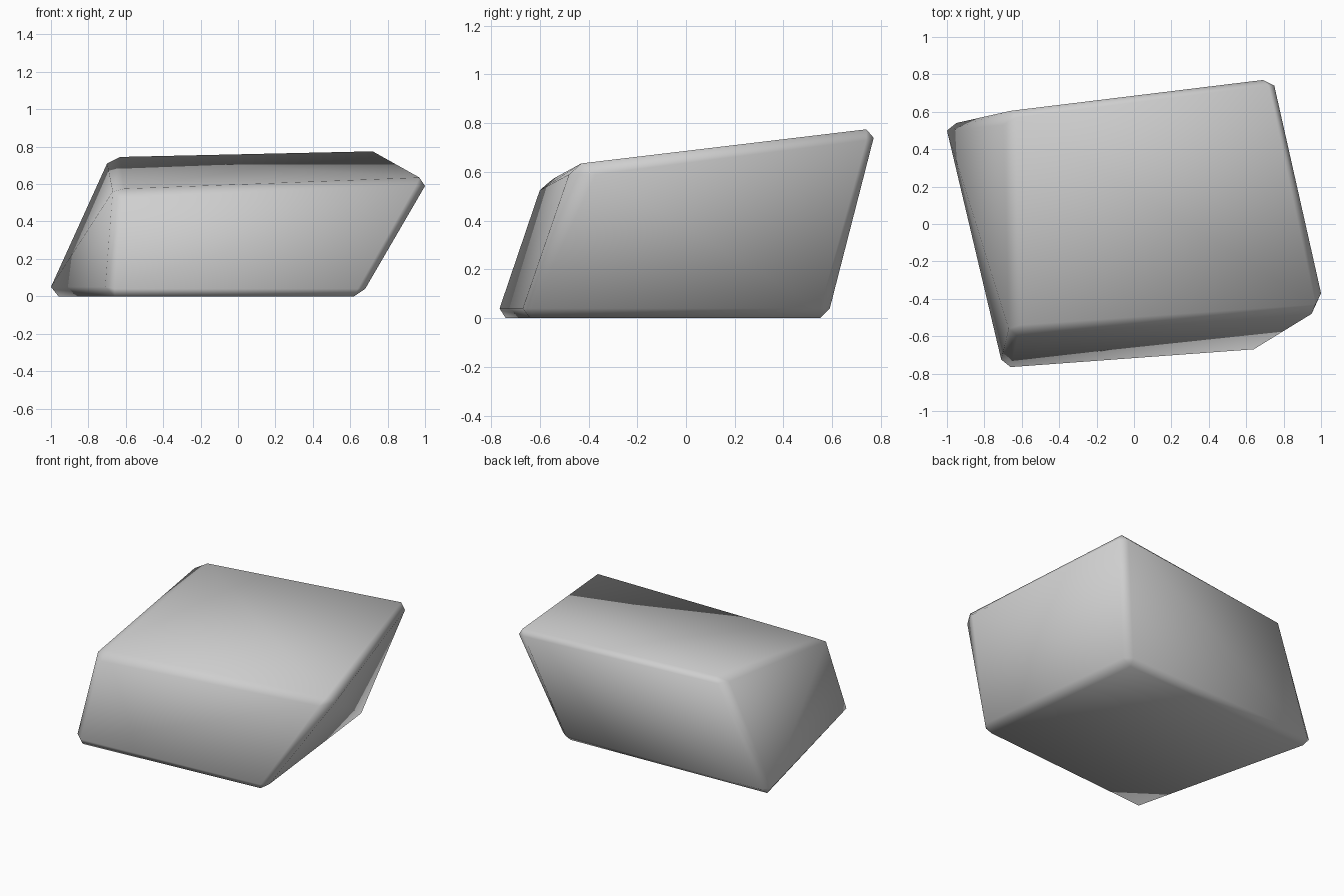
import bpy, bmesh
from itertools import product

if "Cube" in bpy.data.objects:
    bpy.data.objects.remove(bpy.data.objects["Cube"])

# Each chamfered corner of the skewed block: its point on the x side, y side and z side
corners = {
    (0, 1, 0): [(-1.00, 0.50, 0.05), (-0.95, 0.54, 0.04), (-0.96, 0.49, 0.00)],
    (0, 0, 0): [(-0.71, -0.725, 0.05), (-0.66, -0.765, 0.04), (-0.66, -0.74, 0.00)],
    (1, 0, 0): [(0.68, -0.63, 0.04), (0.64, -0.67, 0.04), (0.62, -0.64, 0.00)],
    (1, 1, 0): [(0.55, 0.55, 0.04), (0.50, 0.59, 0.04), (0.49, 0.55, 0.00)],
    (0, 1, 1): [(-0.70, 0.53, 0.71), (-0.66, 0.605, 0.715), (-0.63, 0.57, 0.745)],
    (1, 1, 1): [(0.75, 0.74, 0.73), (0.69, 0.77, 0.74), (0.72, 0.74, 0.775)],
    (1, 0, 1): [(1.00, -0.37, 0.59), (0.95, -0.48, 0.59), (0.97, -0.43, 0.635)],
    (0, 0, 1): [(-0.67, -0.56, 0.56), (-0.62, -0.60, 0.525), (-0.61, -0.54, 0.575)],
}
# Ridge ends on each side (axis, side): the corner pair the side is folded along
ridges = {
    (0, 0): ((0, 0, 1), (0, 1, 0)),
    (0, 1): ((1, 0, 1), (1, 1, 0)),
    (1, 0): ((1, 0, 1), (0, 0, 0)),
    (1, 1): ((1, 1, 1), (0, 1, 0)),
    (2, 0): ((1, 0, 0), (0, 1, 0)),
    (2, 1): ((0, 1, 1), (1, 0, 1)),
}

bm = bmesh.new()
v = {(c, a): bm.verts.new(p) for c, pts in corners.items() for a, p in enumerate(pts)}

# Six sides, each two triangles meeting at the ridge
for (axis, side), (p, q) in ridges.items():
    for c in corners:
        if c[axis] == side and c not in (p, q):
            bm.faces.new([v[p, axis], v[c, axis], v[q, axis]])

# Twelve chamfer strips along the edges
for axis in range(3):
    b, d = [i for i in range(3) if i != axis]
    for c0 in corners:
        if c0[axis] == 0:
            c1 = tuple(1 if i == axis else n for i, n in enumerate(c0))
            bm.faces.new([v[c0, b], v[c1, b], v[c1, d], v[c0, d]])

# Eight corner caps
for c in corners:
    bm.faces.new([v[c, a] for a in range(3)])

bmesh.ops.recalc_face_normals(bm, faces=bm.faces)
for f in bm.faces:
    f.smooth = True

mesh = bpy.data.meshes.new("rock")
bm.to_mesh(mesh)
bm.free()
rock = bpy.data.objects.new("rock", mesh)
bpy.context.collection.objects.link(rock)

# Plain stone colour
stone = bpy.data.materials.new("stone grey")
stone.diffuse_color = (0.62, 0.62, 0.62, 1)
stone.use_nodes = True
stone.node_tree.nodes["Principled BSDF"].inputs["Base Color"].default_value = stone.diffuse_color
mesh.materials.append(stone)
